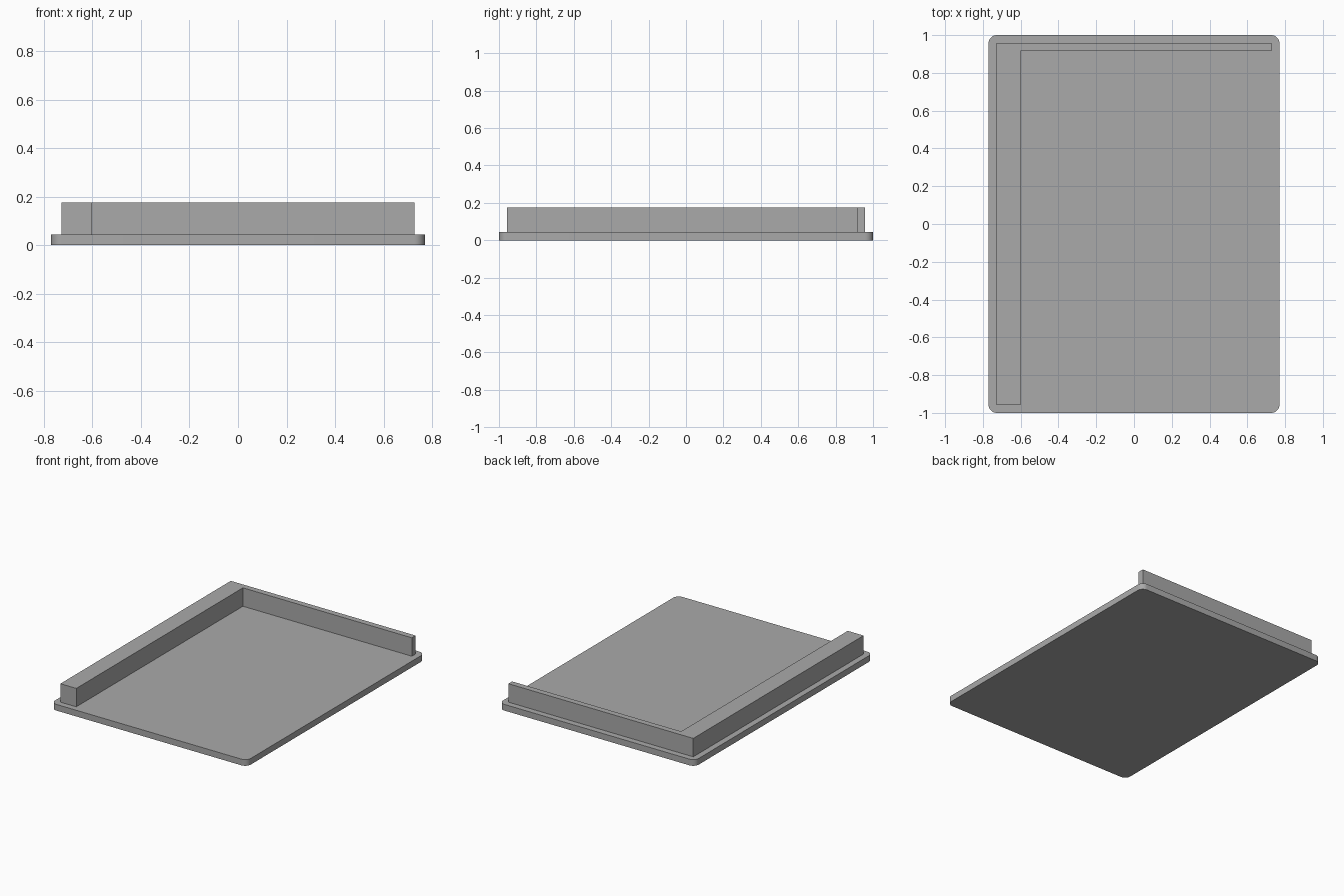
import bpy
import bmesh
import math

cube = bpy.data.objects.get("Cube")
if cube:
    bpy.data.objects.remove(cube, do_unlink=True)

# Single grey finish
grey = bpy.data.materials.new("plain_grey")
grey.use_nodes = True
colour = (0.4, 0.4, 0.4, 1)
grey.diffuse_color = colour
grey.node_tree.nodes["Principled BSDF"].inputs["Base Color"].default_value = colour

HALF_X, HALF_Y = 0.77, 1.0
RADIUS = 0.044
PLATE_TOP, WALL_TOP = 0.044, 0.175


def extrude_outline(name, outline, bottom, top):
    """Solid prism from a counter-clockwise outline."""
    bm = bmesh.new()
    face = bm.faces.new([bm.verts.new((x, y, bottom)) for x, y in outline])
    result = bmesh.ops.extrude_face_region(bm, geom=[face], use_keep_orig=True)
    raised = [v for v in result["geom"] if isinstance(v, bmesh.types.BMVert)]
    bmesh.ops.translate(bm, verts=raised, vec=(0, 0, top - bottom))
    bmesh.ops.recalc_face_normals(bm, faces=bm.faces)
    mesh = bpy.data.meshes.new(name)
    bm.to_mesh(mesh)
    bm.free()
    mesh.materials.append(grey)
    obj = bpy.data.objects.new(name, mesh)
    bpy.context.collection.objects.link(obj)
    return obj


def rounded_rectangle(hx, hy, radius, steps=8):
    points = []
    for corner, (sx, sy) in enumerate([(1, 1), (-1, 1), (-1, -1), (1, -1)]):
        for i in range(steps + 1):
            a = math.pi / 2 * (corner + i / steps)
            points.append((sx * (hx - radius) + radius * math.cos(a),
                           sy * (hy - radius) + radius * math.sin(a)))
    return points


# Base plate with rounded corners
plate = extrude_outline("base_plate", rounded_rectangle(HALF_X, HALF_Y, RADIUS), 0, PLATE_TOP)
bpy.context.view_layer.objects.active = plate
plate.select_set(True)
bpy.ops.object.shade_smooth_by_angle(angle=math.radians(30))

# L-shaped raised wall: wide along the right side, thin along the back
wx, wy = HALF_X - 0.043, HALF_Y - 0.043
inner_x, inner_y = -0.602, 0.915
extrude_outline("corner_wall", [(-wx, -wy), (inner_x, -wy), (inner_x, inner_y),
                                (wx, inner_y), (wx, wy), (-wx, wy)], PLATE_TOP, WALL_TOP)
